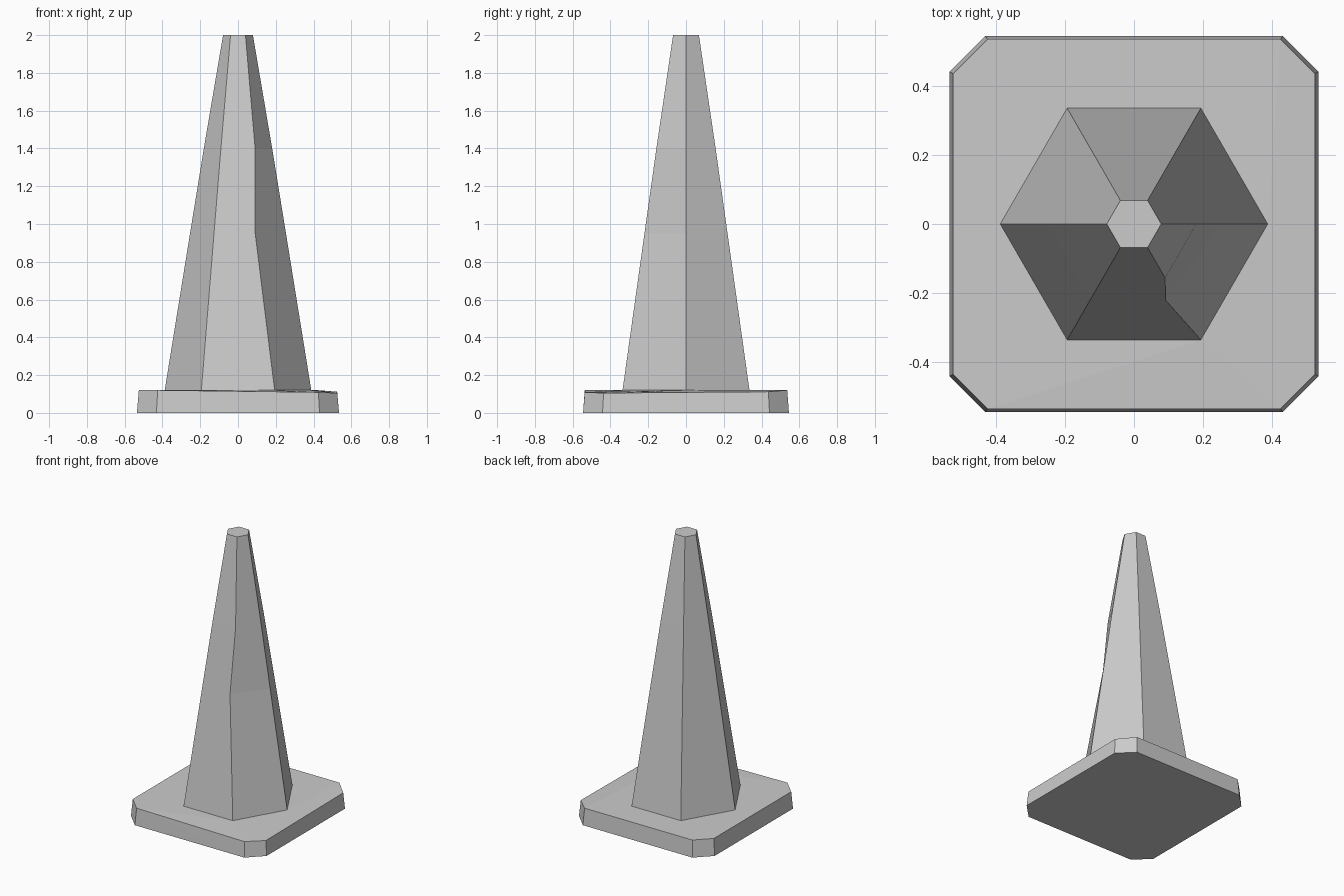
import bpy
import bmesh
from math import cos, sin, pi
from mathutils import Vector

if "Cube" in bpy.data.objects:
    bpy.data.objects.remove(bpy.data.objects["Cube"], do_unlink=True)

# Single flat grey
grey = bpy.data.materials.new("mid_grey")
grey.use_nodes = True
colour = (0.6, 0.6, 0.6, 1)
grey.diffuse_color = colour
grey.node_tree.nodes["Principled BSDF"].inputs["Base Color"].default_value = colour

SLAB_TOP = 0.12


def hexagon(radius, z):
    return [Vector((radius * cos(i * pi / 3), radius * sin(i * pi / 3), z))
            for i in range(6)]


def octagon(x, y, cut, z):
    """Rectangle with chamfered corners, anticlockwise from the right side."""
    return [Vector(p + (z,)) for p in (
        (x, y - cut), (x - cut, y), (cut - x, y), (-x, y - cut),
        (-x, cut - y), (cut - x, -y), (x - cut, -y), (x, cut - y))]


def finish(bm, name):
    bmesh.ops.recalc_face_normals(bm, faces=bm.faces)
    mesh = bpy.data.meshes.new(name)
    bm.to_mesh(mesh)
    bm.free()
    mesh.materials.append(grey)
    obj = bpy.data.objects.new(name, mesh)
    bpy.context.collection.objects.link(obj)


# Base slab: chamfered, tapered, sagging a little along its right side
rim = octagon(0.525, 0.536, 0.1, SLAB_TOP)
rim[0].z = 0.112
rim[6].z = 0.109
rim[7].z = 0.105
bm = bmesh.new()
for p in octagon(0.535, 0.545, 0.103, 0) + rim + hexagon(0.388, SLAB_TOP):
    bm.verts.new(p)
bmesh.ops.convex_hull(bm, input=bm.verts)
bmesh.ops.dissolve_limit(bm, angle_limit=0.003, verts=bm.verts, edges=bm.edges)
finish(bm, "base_slab")

# Six-sided cone, with one dented corner at the front
rings = [hexagon(r, z) for r, z in
         ((0.388, SLAB_TOP), (0.254, 0.95), (0.181, 1.4), (0.079, 2))]
rings[1][5].x = 0.091
bm = bmesh.new()
loops = [[bm.verts.new(p) for p in ring] for ring in rings]
for low, high in zip(loops, loops[1:]):
    for i in range(6):
        j = (i + 1) % 6
        bm.faces.new((low[i], low[j], high[j], high[i]))
bm.faces.new(loops[-1])
bm.faces.new(loops[0][::-1])
finish(bm, "cone_body")
